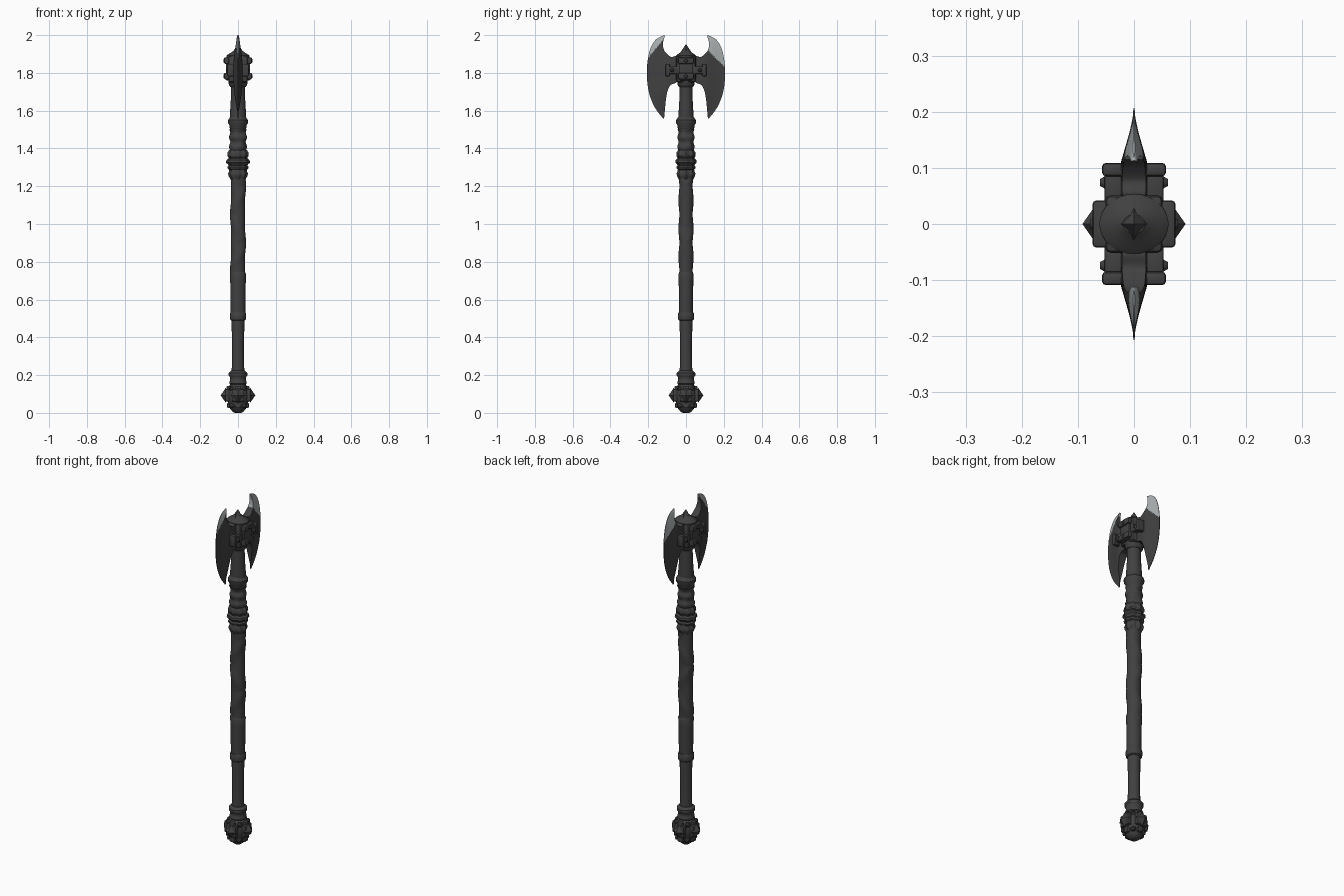
import bpy, bmesh, math
from mathutils import Vector, Matrix

if "Cube" in bpy.data.objects:
    bpy.data.objects.remove(bpy.data.objects["Cube"])


def material(name, rgb):
    m = bpy.data.materials.new(name)
    m.diffuse_color = (*rgb, 1)
    m.use_nodes = True
    m.node_tree.nodes["Principled BSDF"].inputs["Base Color"].default_value = m.diffuse_color
    return m


DARK = material("dark iron", (0.052, 0.052, 0.053))
STEEL = material("polished steel", (0.40, 0.43, 0.44))


def finish(name, bm, mats=(DARK,)):
    bmesh.ops.recalc_face_normals(bm, faces=bm.faces)
    me = bpy.data.meshes.new(name)
    bm.to_mesh(me)
    bm.free()
    for m in mats:
        me.materials.append(m)
    ob = bpy.data.objects.new(name, me)
    bpy.context.collection.objects.link(ob)
    return ob


def lathe(name, profile, segs=28, sx=1.0, sy=1.0, shape=None):
    """Turn (radius, z) points round z; shape(angle, z) adds relief."""
    bm = bmesh.new()
    rings = []
    for r, z in profile:
        ring = []
        for i in range(segs):
            a = 2 * math.pi * i / segs
            q = r + (shape(a, z) if shape else 0)
            ring.append(bm.verts.new((q * math.cos(a) * sx, q * math.sin(a) * sy, z)))
        rings.append(ring)
    for lo, hi in zip(rings, rings[1:]):
        for i in range(segs):
            j = (i + 1) % segs
            bm.faces.new((lo[i], lo[j], hi[j], hi[i]))
    bm.faces.new(rings[0])
    bm.faces.new(rings[-1])
    return finish(name, bm)


def box(name, center, size, bevel=0.006, rot=0):
    bm = bmesh.new()
    bmesh.ops.create_cube(bm, size=1)
    bmesh.ops.scale(bm, vec=size, verts=bm.verts)
    bmesh.ops.bevel(bm, geom=bm.edges[:], offset=bevel, segments=2,
                    profile=0.5, affect='EDGES')
    bmesh.ops.translate(bm, vec=center, verts=bm.verts)
    bmesh.ops.rotate(bm, cent=(0, 0, 0), matrix=Matrix.Rotation(rot, 3, 'Z'), verts=bm.verts)
    return finish(name, bm)


def spike(name, base, direction, r1, r2, depth, segs=4, spin=0.0):
    bm = bmesh.new()
    d = Vector(direction).normalized()
    mat = (Matrix.Translation(Vector(base) + d * depth / 2)
           @ d.to_track_quat('Z', 'Y').to_matrix().to_4x4()
           @ Matrix.Rotation(spin, 4, 'Z'))
    bmesh.ops.create_cone(bm, cap_ends=True, segments=segs, radius1=r1,
                          radius2=r2, depth=depth, matrix=mat)
    return finish(name, bm)


def sample(pts, n):
    """Smooth curve through the points, n + 1 samples."""
    out = []
    k = len(pts) - 1
    for i in range(n + 1):
        s = min(int(i * k / n), k - 1)
        t = i * k / n - s
        p = [Vector(pts[max(0, min(k, s + o))]) for o in (-1, 0, 1, 2)]
        out.append(0.5 * (2 * p[1] + (p[2] - p[0]) * t
                          + (2 * p[0] - 5 * p[1] + 4 * p[2] - p[3]) * t * t
                          + (3 * p[1] - p[0] - 3 * p[2] + p[3]) * t ** 3))
    return out


# ---- Axe blades: lofted between an inner and an outer curve ----
OUTER = [(.113, 2.0), (.158, 1.978), (.188, 1.93), (.203, 1.865), (.207, 1.80),
         (.203, 1.735), (.190, 1.675), (.162, 1.612), (.12, 1.557)]
INNER = [(.111, 1.997), (.122, 1.955), (.113, 1.915), (.080, 1.885), (.045, 1.88),
         (.045, 1.76), (.083, 1.735), (.103, 1.68), (.116, 1.558)]


def blade(name, sign, silver_rule):
    n, m = 64, 14
    outer, inner = sample(OUTER, n), sample(INNER, n)
    bm = bmesh.new()
    sides = {}
    for side in (1, -1):
        grid = []
        for o, p in zip(outer, inner):
            row = []
            for j in range(m + 1):
                q = p.lerp(o, j / m)
                t = 0.025 * min(1, max(0, (0.209 - q.x) / 0.10))
                t *= max(0.08, 1 - (abs(q.y - 1.8) / 0.22) ** 2)
                t = max(0.0012, t * (1 - 0.7 * (j / m) ** 3))
                row.append(bm.verts.new((side * t, sign * q.x, q.y)))
            grid.append(row)
        sides[side] = grid
        for i in range(n):
            for j in range(m):
                bm.faces.new((grid[i][j], grid[i + 1][j], grid[i + 1][j + 1], grid[i][j + 1]))
    a, b = sides[1], sides[-1]
    for i in range(n):
        for j in (0, m):
            bm.faces.new((a[i][j], a[i + 1][j], b[i + 1][j], b[i][j]))
    for j in range(m):
        for i in (0, n):
            bm.faces.new((a[i][j], a[i][j + 1], b[i][j + 1], b[i][j]))
    for f in bm.faces:
        c = f.calc_center_median()
        f.material_index = 1 if silver_rule(abs(c.y), c.z) else 0
    return finish(name, bm, (DARK, STEEL))


blade("back_blade", 1, lambda y, z: z > 1.83 + (0.205 - y))
blade("front_blade", -1, lambda y, z: z > 1.88 + 1.2 * (0.2 - y))

# ---- Head block, cap and top spike ----
box("head_block", (0, 0, 1.82), (.104, .104, .14), .012)
lathe("head_cap", [(.052, 1.872), (.056, 1.88), (.056, 1.891), (.048, 1.898),
                   (.036, 1.905), (.024, 1.915), (.018, 1.92)], 32, 1.1, 0.95)
spike("top_spike", (0, 0, 1.908), (0, 0, 1), .03, 0, .045)
lathe("head_socket", [(.038, 1.725), (.046, 1.735), (.048, 1.755), (.05, 1.77)], 28, 1.05, .95)

for sx in (1, -1):
    side = "right" if sx > 0 else "left"
    # Raised panels with studs on both cheeks of the head
    box(f"{side}_cheek_panel", (sx * .05, 0, 1.82), (.028, .07, .12), .005)
    for z in (1.783, 1.865):
        box(f"{side}_cheek_lug", (sx * .056, 0, z), (.036, .084, .034), .007)
        spike(f"{side}_cheek_stud", (sx * .07, 0, z), (sx, 0, 0), .013, .007, .008, 12)
    # Clamps holding the blades
    for sy in (1, -1):
        end = "back" if sy > 0 else "front"
        box(f"{side}_{end}_clamp", (sx * .035, sy * .068, 1.815), (.036, .06, .04), .006)
        box(f"{side}_{end}_clamp_end", (sx * .036, sy * .097, 1.815), (.042, .024, .066), .007)
        spike(f"{side}_{end}_rivet", (sx * .053, sy * .074, 1.815), (sx, 0, 0), .011, .006, .008, 10)

# ---- Upper shaft with collars ----
lathe("neck", [(.039, 1.53), (.040, 1.58), (.036, 1.64), (.034, 1.70), (.034, 1.76)], 28, 1.08)
lathe("upper_collar", [(.040, 1.502), (.044, 1.508), (.045, 1.522), (.053, 1.535),
                       (.053, 1.55), (.044, 1.562), (.038, 1.572)])


def ripple(a, z):
    return 0.0025 * math.sin(a * 4) * math.sin((z - 1.39) * 60)


lathe("upper_sleeve", [(.042 + .003 * math.cos((1.39 + i * .006) * 125), 1.39 + i * .006)
                       for i in range(20)], 32, 1.04, 1, ripple)


def lobes(a, z):
    return 0.0035 * math.cos(a * 8)


lathe("guard_ring", [(.040, 1.285), (.050, 1.292), (.053, 1.302), (.046, 1.310), (.050, 1.316),
                     (.060, 1.325), (.058, 1.338), (.048, 1.346), (.047, 1.352),
                     (.053, 1.36), (.052, 1.378), (.044, 1.392)], 48, 1, .9, lobes)
lathe("lower_guard_ring", [(.037, 1.235), (.041, 1.245), (.047, 1.255), (.049, 1.268),
                           (.044, 1.278), (.041, 1.295)], 48, 1, .95, lobes)


# ---- Grip with crossing raised straps ----
def straps(a, z):
    k = 2 * math.pi / 0.3
    w1 = abs(math.cos((a + k * z) / 2)) ** 10
    w2 = abs(math.cos((a - k * z) / 2)) ** 10
    return 0.0055 * max(w1, w2)


lathe("carved_grip", [(.0365, .72 + i * .006) for i in range(88)], 40, 1.02, .96, straps)
lathe("lower_grip", [(.037, .51), (.0385, .60), (.040, .70), (.041, .735), (.037, .745)], 28, 1.03, .97)
lathe("grip_collar", [(.034, .488), (.041, .493), (.043, .50), (.043, .525), (.039, .532)])

# ---- Lower handle, lightly faceted ----
lathe("lower_handle", [(.035, .17), (.033, .24), (.032, .35), (.034, .50)], 12)
lathe("handle_ferrule", [(.038, .145), (.046, .155), (.046, .165), (.042, .172), (.043, .19),
                         (.049, .198), (.049, .212), (.041, .22), (.034, .225)], 28)

# ---- Pommel with pyramid spikes ----
lathe("pommel_body", [(.018, 0), (.030, .008), (.042, .022), (.053, .05), (.060, .085),
                      (.058, .115), (.048, .14), (.040, .155)], 16)
for i in range(4):
    a = i * math.pi / 2
    d = (math.cos(a), math.sin(a), 0)
    box("pommel_plate", (.056, 0, .093), (.024, .066, .066), .006, a)
    spike("pommel_spike", (d[0] * .064, d[1] * .064, .093), d, .040, 0, .028)
    # Small knobs on the corners, above and below
    b = a + math.pi / 4
    for z, r in ((.128, .046), (.04, .042)):
        spike("pommel_knob", (r * math.cos(b), r * math.sin(b), z),
              (math.cos(b), math.sin(b), 0.5 if z > .09 else -0.5), .018, .006, .018, 8)
        box("pommel_lug", (r, 0, z), (.03, .034, .03), .006, a)

# ---- Smooth shading with sharp edges kept ----
meshes = [o for o in bpy.context.scene.objects if o.type == 'MESH']
for o in meshes:
    o.select_set(True)
bpy.context.view_layer.objects.active = meshes[0]
bpy.ops.object.shade_smooth_by_angle(angle=math.radians(35))
